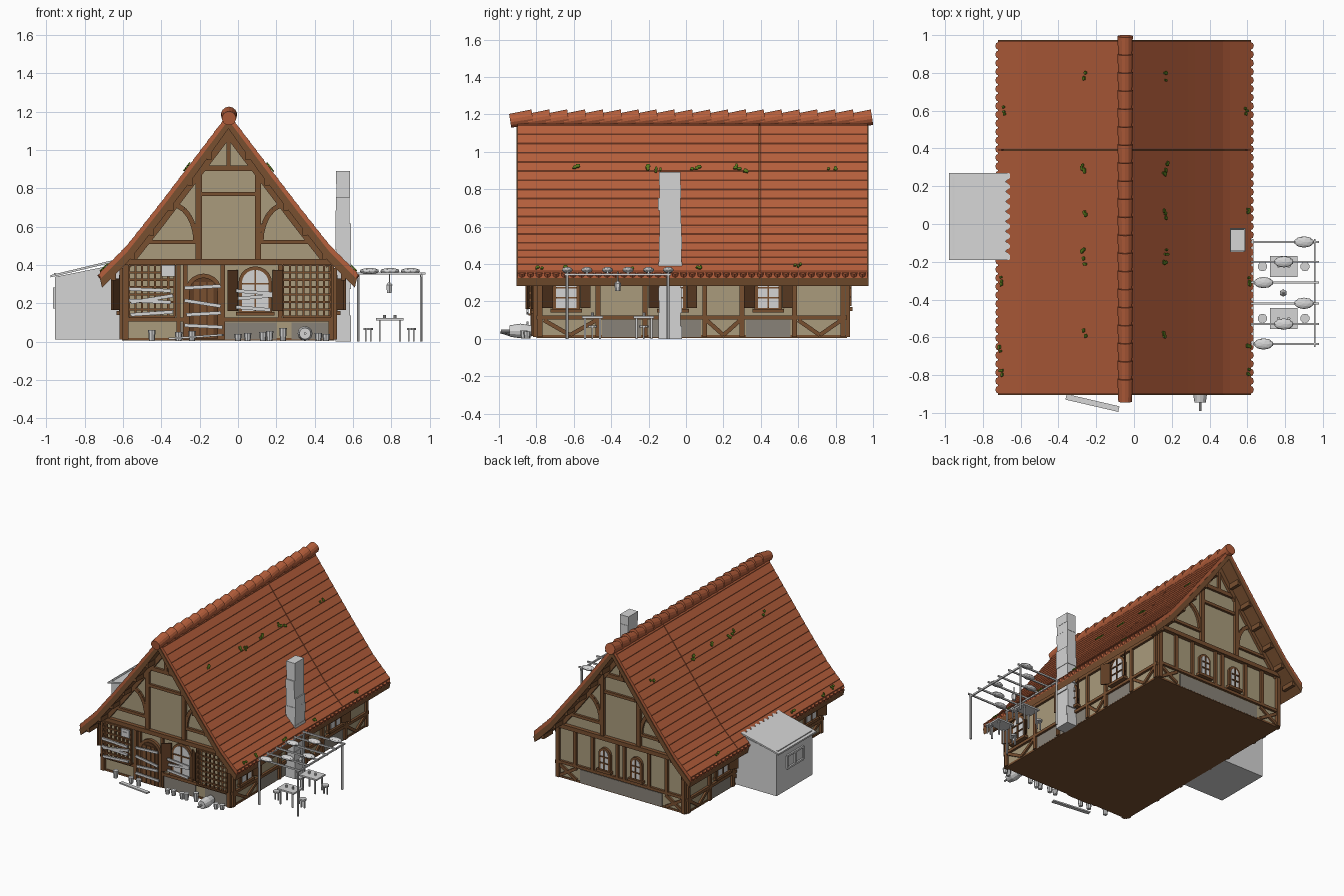
import bpy, bmesh, math, random
from mathutils import Vector as V, Matrix

if "Cube" in bpy.data.objects:
    bpy.data.objects.remove(bpy.data.objects["Cube"])
random.seed(4)

COL = {"roof_red": (0.47, 0.115, 0.045), "timber_brown": (0.19, 0.08, 0.03),
       "dark_timber": (0.11, 0.045, 0.017), "plaster_tan": (0.40, 0.33, 0.20),
       "pale_grey": (0.66, 0.66, 0.66), "plinth_grey": (0.25, 0.225, 0.19),
       "moss_green": (0.10, 0.19, 0.012)}
MATS = {}
for n, c in COL.items():
    MATS[n] = bpy.data.materials.new(n)
    MATS[n].diffuse_color = (*c, 1)
PARTS = {}
R, T, D, P, G, S, M = COL                       # short keys for the materials


def bucket(name, mat):
    return PARTS.setdefault(name, (bmesh.new(), mat))[0]


def prism(name, mat, pts, vec):
    """Polygon extruded along vec."""
    bm, vec = bucket(name, mat), V(vec)
    a = [bm.verts.new(V(p)) for p in pts]
    b = [bm.verts.new(V(p) + vec) for p in pts]
    bm.faces.new(a)
    bm.faces.new(b[::-1])
    for i in range(len(a)):
        j = (i + 1) % len(a)
        bm.faces.new((a[i], b[i], b[j], a[j]))


def beam(name, mat, p, q, w, n, d):
    """Bar from p to q, w wide, rising d along n."""
    p, q, n = V(p), V(q), V(n)
    s = (q - p).cross(n).normalized() * w / 2
    prism(name, mat, (p - s, q - s, q + s, p + s), n * d)


def box(name, mat, x0, x1, y0, y1, z0, z1):
    prism(name, mat, ((x0, y0, z0), (x1, y0, z0), (x1, y1, z0), (x0, y1, z0)), (0, 0, z1 - z0))


def cyl(name, mat, p, q, r1, r2=None, n=10):
    p, q = V(p), V(q)
    m = Matrix.Translation((p + q) / 2) @ (q - p).to_track_quat('Z', 'Y').to_matrix().to_4x4()
    bmesh.ops.create_cone(bucket(name, mat), cap_ends=True, segments=n, radius1=r1,
                          radius2=r1 if r2 is None else r2, depth=(q - p).length, matrix=m)


# walls: origin, along direction, outward normal
WALL = {"front": (V((0, -.795, 0)), V((1, 0, 0)), V((0, -1, 0))),
        "back": (V((0, .855, 0)), V((1, 0, 0)), V((0, 1, 0))),
        "right": (V((.5, 0, 0)), V((0, 1, 0)), V((1, 0, 0))),
        "left": (V((-.6, 0, 0)), V((0, 1, 0)), V((-1, 0, 0)))}


def at(w, u, z, o=0):
    c, a, n = WALL[w]
    return c + a * u + n * o + V((0, 0, z))


def wb(name, mat, w, u1, z1, u2, z2, width=.03, d=.018, o=0):
    beam(name, mat, at(w, u1, z1, o), at(w, u2, z2, o), width, WALL[w][2], d)


def arch(name, mat, w, u, hw, z0, z1, o, d):
    pts = [at(w, u - hw, z0, o), at(w, u + hw, z0, o)]
    pts += [at(w, u + hw * math.cos(i * math.pi / 10), z1 - hw + hw * math.sin(i * math.pi / 10), o)
            for i in range(11)]
    prism(name, mat, pts, WALL[w][2] * d)


def window(w, u, hw, z0, z1, shutters=True):
    arch("window_frames", T, w, u, hw + .018, z0 - .015, z1 + .018, 0, .02)
    arch("window_panes", G, w, u, hw, z0, z1, .015, .008)
    wb("window_bars", T, w, u, z0, u, z1, .009, .008, .022)
    for k in (.33, .66):
        z = z0 + (z1 - z0) * k
        wb("window_bars", T, w, u - hw, z, u + hw, z, .008, .008, .022)
    wb("window_sills", T, w, u - hw - .03, z0 - .015, u + hw + .03, z0 - .015, .02, .035)
    for s in (-1, 1) if shutters else ():
        e, f = u + s * (hw + .02), u + s * (hw + .075)
        prism("shutters", D, (at(w, e, z0, .012), at(w, f, z0, .052),
                              at(w, f, z1, .052), at(w, e, z1, .012)), WALL[w][2] * .012)


# roof profile: distance from the ridge -> height
PROF = [(0, 1.19), (.17, .965), (.36, .715), (.53, .50), (.67, .36)]
CX = -.05


def rz(d):
    for (a, za), (b, zb) in zip(PROF, PROF[1:]):
        if d <= b:
            return za + (zb - za) * (d - a) / (b - a)
    return PROF[-1][1]


# house body and floor
half = [.55, .36, .17, 0]
body = [(CX - .55, .01), (CX + .55, .01)] + [(CX + d, rz(d) - .06) for d in half] + \
       [(CX - d, rz(d) - .06) for d in half[-2::-1]]
prism("house_walls", P, [(x, -.795, z) for x, z in body], (0, 1.65, 0))
box("floor_plate", T, -.605, .505, -.80, .86, .005, .02)

# roof: tile courses, deck, eave scallops, verge purlins, moss
N = 18
for s in (-1, 1):
    top = []
    for i in range(N):
        a, b = .67 * i / N, .67 * (i + 1) / N
        top += [(a, rz(a)), (b, rz(b) + .004)]
    low = [(d, z - .035) for d, z in PROF[::-1]]
    for y0, y1 in ((-.90, .39), (.395, .97)):
        prism("roof_tiles", R, [(CX + s * d, y0, z) for d, z in top + low], (0, y1 - y0, 0))
    deck = [(d, z - .034) for d, z in PROF] + [(d - (.01 if d else 0), z - .078) for d, z in PROF[::-1]]
    prism("roof_deck", T, [(CX + s * d, -.905, z) for d, z in deck], (0, 1.88, 0))
    for i in range(41):
        p = V((CX + s * .665, -.877 + i * .0455, .352))
        cyl("eave_tile_ends", R, p - V((s * .01, 0, .012)), p + V((s * .002, 0, .006)), .021, n=8)
    for d in (.1, .2, .3, .4, .5, .6):
        z = rz(d) - .095
        for y in (-.90, .855):
            box("purlin_ends", T, CX + s * d - .012, CX + s * d + .012, y, y + .11, z - .015, z + .025)
    for y, d in ((-.58, .21), (-.2, .21), (-.15, .22), (.05, .21), (.27, .21), (.31, .22), (.78, .21),
                 (-.78, .65), (-.66, .655), (.08, .65), (-.3, .655), (.6, .64)):
        for k in range(3):
            yy, dd = y + random.uniform(-.02, .02), d + random.uniform(-.008, .008)
            w = random.uniform(.006, .013)
            prism("moss_patches", M, [(CX + s * e, yy + f * w, rz(e) + .003) for e, f in
                  ((dd - .006, -.6), (dd - .006, .7), (dd, 1), (dd + .006, .4), (dd + .004, -1))],
                  (s * .006, 0, .005))

# overlapping ridge tiles
for i in range(20):
    y = -.94 + i * .0955
    cyl("ridge_tiles", R, (CX + .003, y, 1.166), (CX + .003, y + .12, 1.185), .037, .042, 14)

# gable timber frames, both ends
for w in ("front", "back"):
    wb("gable_frame", T, w, CX - .58, .415, CX + .58, .415, .032, .03)
    wb("gable_frame", T, w, CX - .2, .905, CX + .2, .905)
    wb("gable_frame", T, w, CX - .15, .77, CX + .15, .77, .022)
    wb("gable_frame", T, w, CX, .91, CX, 1.12, .022)
    for s in (-1, 1):
        wb("gable_frame", T, w, CX + s * .155, .42, CX + s * .155, .91, .032, .022)
        wb("gable_frame", T, w, CX + s * .16, .52, CX + s * .47, .52, .022)
        for (a, za), (b, zb) in zip(PROF[:4], PROF[1:4]):
            wb("gable_frame", T, w, CX + s * a, za - .1, CX + s * b, zb - .1, .045, .02)
        arc = [(CX + s * (.295 - .125 * math.cos(t)), .52 + .195 * math.sin(t))
               for t in [i * math.pi / 12 for i in range(7)]]
        for p, q in zip(arc, arc[1:]):
            wb("curved_braces", T, w, *p, *q, .026, .016)
        wb("wall_frame", T, w, CX + s * .537, .01, CX + s * .537, .42, .03, .022)

# long side walls
for w in ("right", "left"):
    wb("wall_frame", T, w, -.80, .115, .86, .115, .022)
    wb("wall_frame", T, w, -.80, .365, .86, .365, .04)
    for u in (-.78, -.47, -.22, .1, .3, .58, .84):
        wb("wall_frame", T, w, u, .01, u, .36, .026, .018)
    for a, b in ((-.76, -.48), (.11, .29), (.6, .83)):
        m = (a + b) / 2
        wb("lower_braces", T, w, a, .1, m, .02, .022, .014)
        wb("lower_braces", T, w, m, .02, b, .1, .022, .014)
    for a, b in ((.32, .56), (-.45, -.24), (-.2, .08)):
        wb("plinth_panels", S, w, a, .055, b, .055, .09, .006)
    for u in (-.64, -.07, .44):
        window(w, u, .055, .165, .33)

# back wall
wb("wall_frame", T, "back", -.6, .13, .5, .13, .022)
for s in (-1, 1):
    window("back", CX + s * .135, .032, .175, .32, False)
    for d in (.03, .24, .39):
        wb("wall_frame", T, "back", CX + s * d, .12, CX + s * d, .41, .024)
    wb("lower_braces", T, "back", CX + s * .53, .11, CX + s * .38, .02, .022, .014)
    wb("lower_braces", T, "back", CX + s * .38, .11, CX + s * .53, .02, .022, .014)
wb("plinth_panels", S, "back", -.4, .06, .3, .06, .1, .006)

# front wall: door, window, lattices, boards
wb("wall_frame", T, "front", -.6, .115, -.27, .115, .022)
wb("wall_frame", T, "front", -.09, .115, .5, .115, .022)
for u in (-.31, -.275, -.08, .22):
    wb("wall_frame", T, "front", u, .01 if u < -.05 else .11, u, .41, .022)
for a, b in ((-.30, -.09), (-.07, .2), (.28, .47)):
    wb("plinth_panels", S, "front", a, .055, b, .055, .09, .006)
arch("door_frame", T, "front", -.18, .095, .01, .355, 0, .022)
arch("door_leaf", D, "front", -.18, .075, .015, .335, .015, .015)
for u in (-.217, -.18, -.143):
    wb("door_planks", T, "front", u, .02, u, .31, .028, .006, .03)
window("front", .09, .07, .16, .375)
for a, b in ((-.57, -.33), (.235, .485)):
    for i in range(8):
        u = a + (b - a) * i / 7
        wb("lattices", T, "front", u, .13, u, .40, .011, .01, .03)
        z = .13 + .27 * i / 7
        wb("lattices", T, "front", a, z, b, z, .011, .01, .036)
for a, b, z0, z1 in ((-.57, -.35, .275, .265), (-.56, -.34, .205, .24), (-.57, -.35, .215, .205),
                     (-.56, -.34, .14, .155), (-.28, -.09, .28, .29), (-.28, -.09, .215, .185),
                     (-.27, -.09, .14, .15), (-.28, -.08, .085, .075), (-.01, .18, .265, .25),
                     (0, .18, .225, .24), (-.01, .17, .18, .165)):
    wb("nailed_boards", G, "front", a, z0, b, z1, .018, .01, .048)
wb("small_sign", G, "front", -.40, .37, -.33, .37, .06, .012, .05)
wb("small_sign", T, "front", -.38, .37, -.35, .37, .02, .006, .06)

# pots, barrel and fallen plank in front
for x, h in ((-.45, .06), (-.31, .05), (-.24, .055), (.0, .04), (.05, .045), (.13, .05),
             (.165, .055), (.235, .07), (.42, .045), (.46, .04)):
    y = -.845 - random.uniform(0, .025)
    cyl("pots", G, (x, y, .003), (x, y, h), .015, .02, 8)
for y0, y1, r0, r1 in ((-.945, -.885, .03, .039), (-.885, -.825, .039, .03)):
    cyl("barrel", G, (.35, y0, .042), (.35, y1, .042), r0, r1, 12)
cyl("barrel", G, (.35, -.99, .042), (.35, -.94, .042), .007)
beam("fallen_plank", G, (-.36, -.915, .01), (-.08, -.98, .03), .03, (0, 0, 1), .01)

# rough stone chimney stack
for i in range(13):
    z = i * .0685
    j = [random.uniform(-.005, .005) for _ in range(4)]
    box("chimney", G, .51 + j[0], .587 + j[1], -.145 + j[2], -.025 + j[3], z, z + .069)

# pergola with lumps, lantern, tables, stools
for i, y in enumerate((-.095, -.2, -.31, -.42, -.53, -.635)):
    box("pergola_bars", G, .60, .98, y - .005, y + .005, .35, .362)
    m = Matrix.Translation((.9 - .107 * (i % 3), y, .368)) @ Matrix.Diagonal((.052, .03, .017, 1))
    bmesh.ops.create_icosphere(bucket("foliage_lumps", G), subdivisions=2, radius=1, matrix=m)
for x in (.627, .957):
    box("pergola_rails", G, x - .005, x + .005, -.65, -.08, .338, .35)
    for y in (-.635, -.095):
        cyl("pergola_posts", G, (x, y, 0), (x, y, .355), .008, n=6)
cyl("lantern", G, (.79, -.365, .30), (.79, -.365, .36), .003, n=6)
cyl("lantern", G, (.79, -.365, .255), (.79, -.365, .295), .014, .018, 6)
cyl("lantern", G, (.79, -.365, .295), (.79, -.365, .31), .02, .004, 6)
for y in (-.225, -.5):
    box("tables", G, .72, .865, y - .055, y + .055, .11, .122)
    for x in (.74, .845):
        for k in (-.04, .04):
            box("table_legs", G, x - .005, x + .005, y + k - .005, y + k + .005, 0, .11)
    for x in (.765, .82):
        cyl("mugs", G, (x, y, .122), (x, y, .14), .008, n=8)
    for x in (.68, .905):
        cyl("stools", G, (x, y, .06), (x, y, .072), .025, n=10)
        for k in (-.013, .013):
            box("stool_legs", G, x + k - .004, x + k + .004, y - .004, y + .004, 0, .06)

# lean-to shed with jagged sheet roof
prism("shed_walls", G, [(x, -.18, z) for x, z in ((-.955, .01), (-.6, .01), (-.6, .41), (-.955, .338))],
      (0, .44, 0))
edge = [(-.98, -.19), (-.66, -.19)] + \
       [(-.65 - (.03 if i % 2 else 0), -.17 + i * .0263) for i in range(17)] + [(-.66, .27), (-.98, .27)]
prism("shed_roof", G, [(x, y, .335 + (x + .98) * .24) for x, y in edge], (0, 0, .012))
beam("shed_roof_batten", G, (-.955, -.165, .35), (-.955, .25, .35), .012, (0, 0, 1), .008)
for z in (.18, .275):
    box("shed_window_frame", G, -.967, -.953, -.06, .14, z - .007, z + .007)
for y in (-.06, .04, .14):
    box("shed_window_frame", G, -.967, -.953, y - .006, y + .006, .18, .275)

# turn every bucket into an object
for name, (bm, mat) in PARTS.items():
    bmesh.ops.recalc_face_normals(bm, faces=bm.faces[:])
    me = bpy.data.meshes.new(name)
    bm.to_mesh(me)
    bm.free()
    me.materials.append(MATS[mat])
    bpy.context.collection.objects.link(bpy.data.objects.new(name, me))

for m in bpy.data.materials:
    if m.users and not m.is_grease_pencil:
        m.use_nodes = True
        m.node_tree.nodes["Principled BSDF"].inputs["Base Color"].default_value = m.diffuse_color
